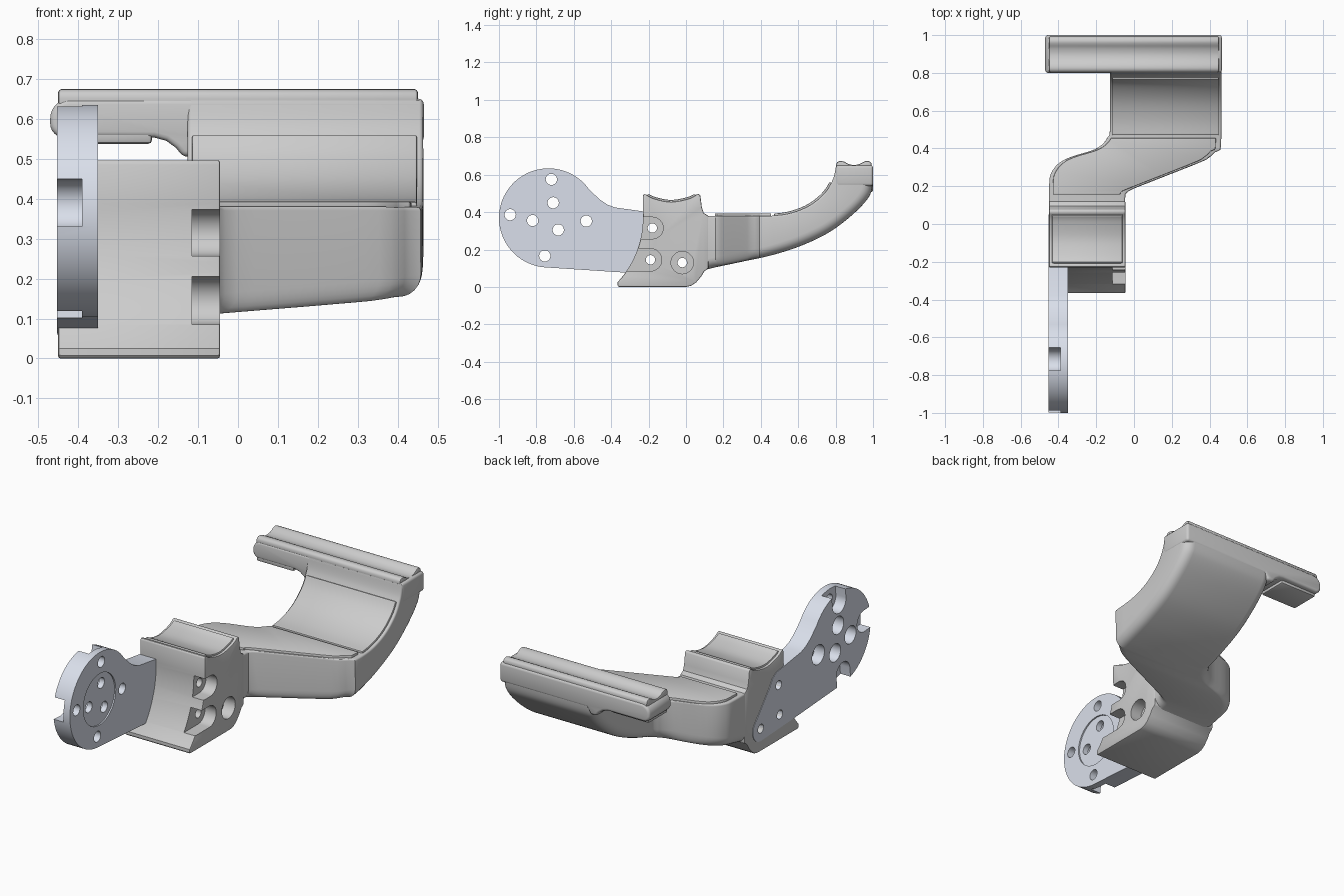
import bpy, bmesh
from math import sin, cos, radians, hypot

if "Cube" in bpy.data.objects:
    bpy.data.objects.remove(bpy.data.objects["Cube"])


def finish(name, bm, bevel=0, seg=2):
    bmesh.ops.recalc_face_normals(bm, faces=bm.faces)
    me = bpy.data.meshes.new(name)
    bm.to_mesh(me)
    bm.free()
    ob = bpy.data.objects.new(name, me)
    bpy.context.collection.objects.link(ob)
    if bevel:
        m = ob.modifiers.new("bevel", 'BEVEL')
        m.width, m.segments = bevel, seg
        m.limit_method, m.angle_limit = 'ANGLE', radians(45)
    return ob


def prism(name, pts, axis, a, b, bevel=0, seg=2):
    """Extrude a 2D outline along an axis: x takes (y,z), y takes (x,z), z takes (x,y)."""
    place = {'x': lambda p, d: (d, p[0], p[1]), 'y': lambda p, d: (p[0], d, p[1]),
             'z': lambda p, d: (p[0], p[1], d)}[axis]
    bm = bmesh.new()
    r0 = [bm.verts.new(place(p, a)) for p in pts]
    r1 = [bm.verts.new(place(p, b)) for p in pts]
    bm.faces.new(r0)
    bm.faces.new(r1)
    for i in range(len(pts)):
        j = (i + 1) % len(pts)
        bm.faces.new((r0[i], r0[j], r1[j], r1[i]))
    return finish(name, bm, bevel, seg)


def arc(c, r, a0, a1, n=16):
    return [(c[0] + r * cos(radians(a0 + (a1 - a0) * i / n)),
             c[1] + r * sin(radians(a0 + (a1 - a0) * i / n))) for i in range(n + 1)]


def hole(c, r, a, b):
    return prism("cutter", arc(c, r, 0, 360, 32)[:-1], 'x', a, b)


def slot(c, r, ang, length, a, b):
    dx, dy = length * cos(radians(ang)), length * sin(radians(ang))
    half = arc(c, r, ang + 90, ang + 270)
    return prism("cutter", half + [(half[-1][0] + dx, half[-1][1] + dy),
                                   (half[0][0] + dx, half[0][1] + dy)], 'x', a, b)


def cut(ob, cutters):
    for c in cutters:
        m = ob.modifiers.new("cut", 'BOOLEAN')
        m.operation, m.solver, m.object = 'DIFFERENCE', 'EXACT', c
        c.hide_render = True
    bpy.context.view_layer.update()
    dg = bpy.context.evaluated_depsgraph_get()
    me = bpy.data.meshes.new_from_object(ob.evaluated_get(dg))
    ob.modifiers.clear()
    ob.data = me
    for c in cutters:
        bpy.data.objects.remove(c)


def interp(table, y):
    if y <= table[0][0]:
        return table[0][1]
    for (a, va), (b, vb) in zip(table, table[1:]):
        if y <= b:
            return va + (vb - va) * (y - a) / (b - a)
    return table[-1][1]


def spline(keys, n):
    """Catmull-Rom samples through tuples, n per span."""
    out = []
    for i in range(len(keys) - 1):
        q = [keys[max(i - 1, 0)], keys[i], keys[i + 1], keys[min(i + 2, len(keys) - 1)]]
        for k in range(n):
            t = k / n
            out.append(tuple(b + .5 * t * (c - a + t * (2*a - 5*b + 4*c - d + t * (3*(b - c) + d - a)))
                             for a, b, c, d in zip(*q)))
    return out + [keys[-1]]


def strip(pts, up, down):
    """Closed band around an open curve, offset along its normal."""
    top, bot = [], []
    for i, (y, z) in enumerate(pts):
        p, q = pts[max(i - 1, 0)], pts[min(i + 1, len(pts) - 1)]
        l = hypot(q[0] - p[0], q[1] - p[1])
        ny, nz = -(q[1] - p[1]) / l, (q[0] - p[0]) / l
        top.append((y + ny * up, z + nz * up))
        bot.append((y - ny * down, z - nz * down))
    return top + bot[::-1]


BOLTS = [(-.18, .315), (-.19, .145), (-.02, .13)]

# Clamp block with concave front and saddle top
saddle = spline([(-.215, .495), (-.17, .472), (-.08, .455), (.015, .472), (.058, .495)], 4)
profile = (arc((-.735, .37), .505, -43, 2) + [(-.231, .485), (-.226, .497)] + saddle
           + [(.07, .497), (.077, .488), (.085, .425), (.095, .395), (.12, .38), (.12, .1),
              (.098, .083), (.08, .054), (.054, .024), (.027, .006), (0, 0), (-.36, 0), (-.366, .008)])
block = prism("clamp_block", profile, 'x', -.45, -.045, .006)
cut(block, [slot(BOLTS[0], .058, 180, .3, -.115, .1), slot(BOLTS[1], .06, 180, .3, -.115, .1),
            hole(BOLTS[2], .06, -.115, .1)] + [hole(b, .025, -.6, .1) for b in BOLTS])
prism("saddle_pad", strip(saddle[1:-1], .01, .02), 'x', -.435, -.06, .008)

# Mounting plate with round end
C = (-.735, .369)
outline = (arc(C, .265, 35, 265, 48)
           + [(-.315, .076), (-.02, .06)] + arc((-.02, .13), .07, -80, 30, 10)
           + [(-.10, .33), (-.125, .37), (-.16, .395), (-.23, .404), (-.38, .425), (-.42, .44),
              (-.455, .463), (-.485, .49)])
plate = prism("mounting_plate", outline, 'x', -.453, -.35)
outer = [((-.72, .575), 84), ((-.94, .386), 176), ((-.755, .166), 264)]
inner = [(-.82, .355), (-.71, .45), (-.683, .305)]
side = (-.533, .352)
cut(plate, [hole(C, .145, -.358, -.3), hole(side, .055, -.6, -.39)]
    + [slot(c, .06, a, .2, -.6, -.39) for c, a in outer]
    + [hole(c, .05, -.6, -.39) for c in inner]
    + [hole(c, .03, -.6, -.2) for c in inner + [side] + [o[0] for o in outer]]
    + [hole(b, .025, -.6, -.2) for b in BOLTS])
mat = bpy.data.materials.new("pale_metal")
mat.diffuse_color = (.70, .74, .83, 1)
mat.use_nodes = True
mat.node_tree.nodes["Principled BSDF"].inputs["Base Color"].default_value = mat.diffuse_color
plate.data.materials.clear()
plate.data.materials.append(mat)

# Curved arm: lofted sections whose sides follow the plan outline
LEFT = spline([(0, -.449), (.21, -.449), (.27, -.438), (.32, -.40), (.355, -.335), (.39, -.22),
               (.42, -.17), (.46, -.14), (.53, -.127), (1.1, -.127)], 5)
RIGHT = spline([(0, -.046), (.15, -.046), (.172, -.032), (.19, .005), (.32, .335), (.35, .395),
                (.39, .437), (.45, .462), (1.1, .462)], 5)
STATIONS = spline([(.06, .38, .06, .07), (.12, .38, .12, .096), (.3, .38, .3, .135),
                   (.45, .38, .46, .17), (.56, .395, .62, .222), (.66, .435, .77, .295),
                   (.74, .50, .90, .395), (.785, .575, .98, .485), (.802, .645, .999, .56)], 12)
bm = bmesh.new()
rings = []
R, r = .055, .01
for ty, tz, by, bz in STATIONS:
    h = hypot(ty - by, tz - bz)
    half = ([(R - R * sin(radians(a)), R - R * cos(radians(a))) for a in range(0, 91, 15)]
            + [(r - r * cos(radians(a)), h - r + r * sin(radians(a))) for a in range(0, 91, 30)])
    ring = []
    for sgn, pts in ((1, half), (-1, half[::-1])):
        for du, dv in pts:
            y, z = by + (ty - by) * dv / h, bz + (tz - bz) * dv / h
            x = interp(LEFT, y) + du if sgn > 0 else interp(RIGHT, y) - du
            ring.append(bm.verts.new((x, y, z)))
    rings.append(ring)
for p, q in zip(rings, rings[1:]):
    for i in range(len(p)):
        j = (i + 1) % len(p)
        bm.faces.new((p[i], p[j], q[j], q[i]))
bm.faces.new(rings[0])
bm.faces.new(rings[-1])
finish("curved_arm", bm)

# Pads on the flat and curved upper faces of the arm
ys = [.155 + .3 * i / 30 for i in range(31)]
flat = [(interp(LEFT, y) + .02, y) for y in ys] + [(interp(RIGHT, y) - .028, y) for y in ys[::-1]]
prism("flat_arm_pad", flat, 'z', .37, .393, .004)
curve = [(s[0], s[1]) for s in STATIONS if s[0] > .468 and s[1] < .56]
prism("curved_arm_pad", strip(curve, .011, .01), 'x', -.115, .448, .006)

# Cross bar at the back with overhanging left end
bar = ([(-.21, .553), (-.18, .545), (-.155, .527), (-.138, .505), (-.10, .505), (-.08, .54),
        (.465, .54), (.465, .65)] + arc((-.42, .60), .05, 90, 180, 8) + arc((-.435, .588), .035, 180, 270, 6))
prism("cross_bar", bar, 'y', .8, 1.0, .014, 3)
lip = spline([(.804, .63), (.804, .66), (.82, .673), (.845, .67), (.87, .657), (.9, .652), (.93, .658),
              (.952, .67), (.97, .674), (.99, .664), (.992, .63)], 3)
prism("bar_top_pad", lip, 'x', -.45, .45, .008)
prism("bar_under_pad", [(.803, .537), (.975, .537), (.975, .58), (.803, .58)], 'x', -.45, -.215, .01)

# Bake bevels and shade
dg = bpy.context.evaluated_depsgraph_get()
for ob in list(bpy.context.collection.objects):
    if ob.modifiers:
        me = bpy.data.meshes.new_from_object(ob.evaluated_get(dg))
        ob.modifiers.clear()
        ob.data = me
    ob.select_set(True)
    bpy.context.view_layer.objects.active = ob
bpy.ops.object.shade_smooth_by_angle(angle=radians(35))
